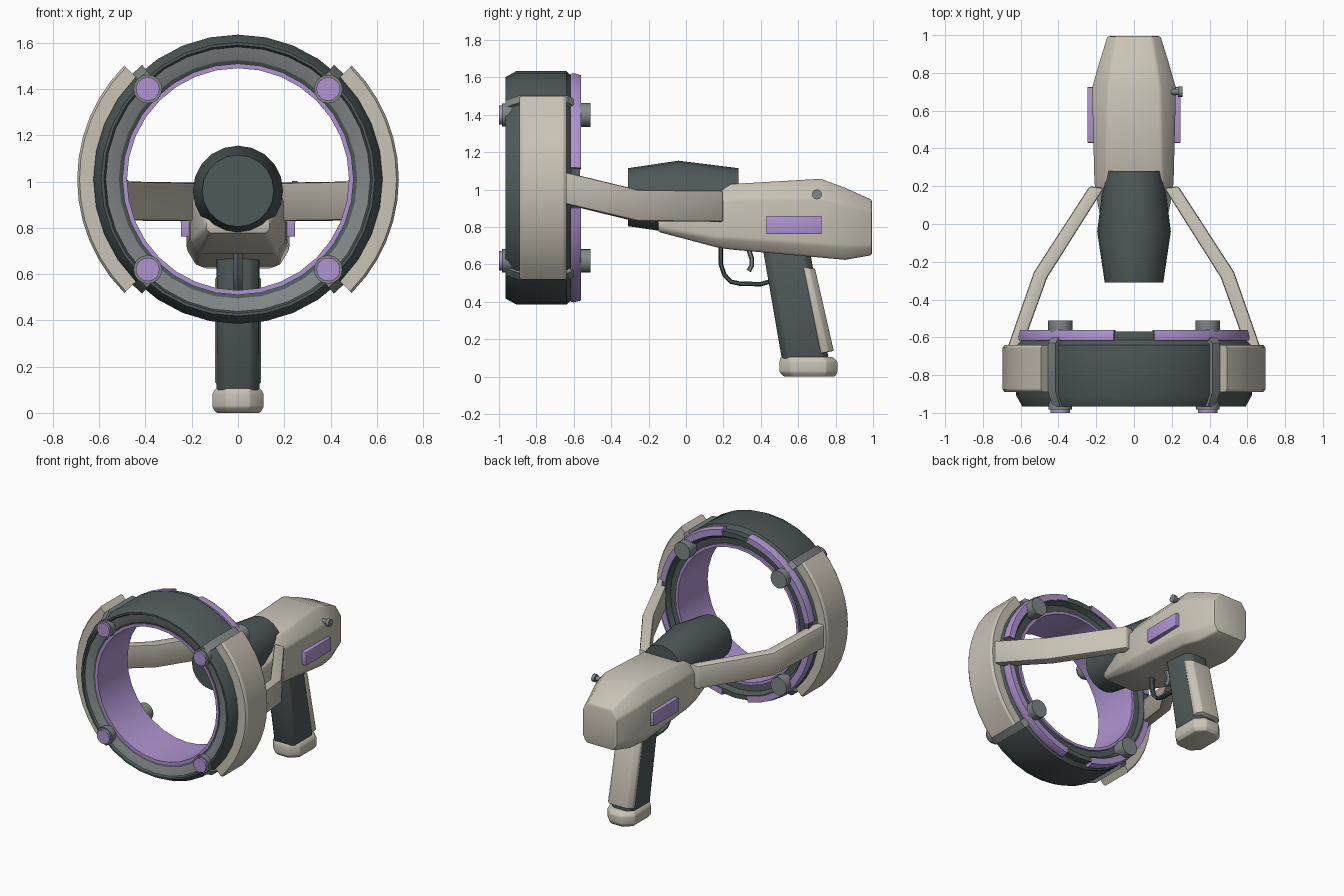
import bpy, bmesh, math
from mathutils import Vector

if "Cube" in bpy.data.objects:
    bpy.data.objects.remove(bpy.data.objects["Cube"])


def material(name, rgb):
    m = bpy.data.materials.new(name)
    m.diffuse_color = (*rgb, 1)
    m.use_nodes = True
    m.node_tree.nodes["Principled BSDF"].inputs["Base Color"].default_value = m.diffuse_color
    return m


BEIGE = material("warm beige", (0.59, 0.55, 0.47))
DARK = material("dark slate", (0.078, 0.100, 0.100))
GREY = material("mid grey", (0.22, 0.24, 0.24))
PURPLE = material("soft purple", (0.43, 0.30, 0.64))
RING_Z = 1.01


def finish(name, bm, mats, bevel=0.0, segments=2, angle=32):
    bmesh.ops.recalc_face_normals(bm, faces=bm.faces[:])
    me = bpy.data.meshes.new(name)
    bm.to_mesh(me)
    bm.free()
    for m in mats:
        me.materials.append(m)
    ob = bpy.data.objects.new(name, me)
    bpy.context.collection.objects.link(ob)
    bpy.ops.object.select_all(action='DESELECT')
    ob.select_set(True)
    bpy.context.view_layer.objects.active = ob
    if bevel:
        mod = ob.modifiers.new("bevel", 'BEVEL')
        mod.width = bevel
        mod.segments = segments
        mod.limit_method = 'ANGLE'
        mod.angle_limit = math.radians(25)
        bpy.ops.object.modifier_apply(modifier=mod.name)
    bpy.ops.object.shade_smooth_by_angle(angle=math.radians(angle))
    return ob


def loft(name, sections, mat, bevel=0.0, angle=32):
    """Skin a list of equal-length point rings and cap both ends."""
    bm = bmesh.new()
    rings = [[bm.verts.new(p) for p in s] for s in sections]
    n = len(rings[0])
    for a, b in zip(rings, rings[1:]):
        for i in range(n):
            j = (i + 1) % n
            bm.faces.new((a[i], a[j], b[j], b[i]))
    bm.faces.new(rings[0])
    bm.faces.new(rings[-1])
    return finish(name, bm, [mat], bevel, angle=angle)


def lathe(name, profile, mats, slots=None, start=0, sweep=360, n=32, x=0, z=RING_Z):
    """Turn a closed (radius, y) profile around a y-parallel axis."""
    bm = bmesh.new()
    full = sweep == 360
    rings = []
    for i in range(n if full else n + 1):
        a = math.radians(start + sweep * i / n)
        rings.append([bm.verts.new((x + r * math.cos(a), y, z + r * math.sin(a)))
                      for r, y in profile])
    k = len(profile)
    for i in range(n):
        a, b = rings[i], rings[(i + 1) % len(rings)]
        for j in range(k):
            f = bm.faces.new((a[j], a[(j + 1) % k], b[(j + 1) % k], b[j]))
            f.material_index = slots[j] if slots else 0
    if not full:
        bm.faces.new(rings[0])
        bm.faces.new(rings[-1])
    return finish(name, bm, mats)


def cylinders(name, stations, mat, x, z, n=16):
    """Stacked round sections, each (radius, y)."""
    return loft(name, [[(x + r * math.cos(2 * math.pi * i / n), y,
                         z + r * math.sin(2 * math.pi * i / n)) for i in range(n)]
                       for r, y in stations], mat)


def tube(name, path, ry, rx, mat):
    """Thin six-sided strip following a (y, z) path in the centre plane."""
    pts = [Vector(p) for p in path]
    secs = []
    for i, p in enumerate(pts):
        t = (pts[min(i + 1, len(pts) - 1)] - pts[max(i - 1, 0)]).normalized()
        nrm = Vector((-t.y, t.x))
        ring = []
        for k in range(6):
            a = math.pi * k / 3 + math.pi / 6
            q = p + nrm * ry * math.sin(a)
            ring.append((rx * math.cos(a), q.x, q.y))
        secs.append(ring)
    return loft(name, secs, mat)


def box(name, x0, x1, y0, y1, z0, z1, mat, bevel=0.0):
    return loft(name, [[(x0, y0, z), (x1, y0, z), (x1, y1, z), (x0, y1, z)]
                       for z in (z0, z1)], mat, bevel)


def oct_plan(hw, y0, y1, z, c, slope=0.0):
    """Chamfered rectangle in plan, optionally tilted along y."""
    pts = [(-hw + c, y0), (hw - c, y0), (hw, y0 + c), (hw, y1 - c),
           (hw - c, y1), (-hw + c, y1), (-hw, y1 - c), (-hw, y0 + c)]
    return [(x, y, z + slope * (y - y0)) for x, y in pts]


# Large ring: dark shell, grey front face, purple lining
lathe("ring_shell",
      [(0.497, -0.925), (0.515, -0.935), (0.572, -0.95), (0.58, -0.965), (0.592, -0.965),
       (0.625, -0.905), (0.625, -0.64), (0.600, -0.615), (0.600, -0.568),
       (0.565, -0.568), (0.545, -0.60), (0.497, -0.605)],
      [DARK, GREY], [0, 1] + [0] * 10)
lathe("ring_lining", [(0.48, -0.935), (0.50, -0.935), (0.50, -0.59), (0.48, -0.59)], [PURPLE])

# Purple rail segments on the back of the ring
for q in range(4):
    lathe("rear_rail", [(0.570, -0.618), (0.618, -0.618), (0.622, -0.60), (0.612, -0.562),
                        (0.570, -0.562)], [PURPLE], start=90 * q + 10, sweep=70, n=8)

# Side panels
for start in (-45, 135):
    lathe("side_panel", [(0.615, -0.89), (0.685, -0.89), (0.695, -0.875), (0.695, -0.655),
                         (0.685, -0.64), (0.615, -0.64)], [BEIGE], start=start, sweep=90, n=12)

# Four bolts with caps and clamp strips
for sx in (-1, 1):
    for sz in (-1, 1):
        x, z = 0.39 * sx, RING_Z + 0.39 * sz
        cylinders("front_bolt", [(0.045, -0.87), (0.062, -0.95), (0.062, -0.983)], GREY, x, z)
        cylinders("bolt_cap", [(0.051, -0.97), (0.051, -1.0)], PURPLE, x, z)
        cylinders("rear_bolt", [(0.045, -0.66), (0.064, -0.575), (0.064, -0.51)], GREY, x, z)
        mid = math.atan2(sz, sx) + math.radians(2.5) * sx * sz
        lathe("clamp_strip", [(0.56, -0.965), (0.61, -0.965), (0.645, -0.89), (0.645, -0.63),
                              (0.61, -0.59), (0.56, -0.59)], [GREY],
              start=math.degrees(mid) - 2.5, sweep=5, n=1)

# Bent arms joining ring and body
for s in (-1, 1):
    stations = [(0.595, 0.668, -0.66, -0.65, 0.925, 1.095),
                (0.46, 0.53, -0.285, -0.255, 0.832, 1.0),
                (0.16, 0.235, 0.19, 0.20, 0.828, 0.995)]
    loft("arm", [[(s * xi, yi, z0), (s * xo, yo, z0), (s * xo, yo, z1), (s * xi, yi, z1)]
                 for xi, xo, yi, yo, z0, z1 in stations], BEIGE, 0.012)


# Main body: chamfered sections along y
def body_section(y, wt, w, wb, z0, z1, ct, cb):
    right = [(wb, z0), (w, z0 + cb), (w, z1 - ct), (wt, z1)]
    return [(x, y, z) for x, z in right] + [(-x, y, z) for x, z in reversed(right)]


loft("body", [body_section(-0.15, 0.12, 0.14, 0.12, 0.775, 0.84, 0.02, 0.02),
              body_section(0.17, 0.15, 0.205, 0.165, 0.69, 1.00, 0.07, 0.05),
              body_section(0.24, 0.15, 0.21, 0.17, 0.68, 1.03, 0.08, 0.06),
              body_section(0.72, 0.14, 0.222, 0.18, 0.637, 1.058, 0.10, 0.07),
              body_section(0.85, 0.12, 0.185, 0.15, 0.625, 1.01, 0.09, 0.07),
              body_section(0.995, 0.095, 0.14, 0.11, 0.65, 0.945, 0.06, 0.05)],
     BEIGE, 0.012)

# Barrel
cylinders("barrel", [(0.155, -0.31), (0.195, -0.04), (0.155, 0.28)], DARK, 0, 0.96, n=20)

# Body side plates and knob
for s in (-1, 1):
    box("side_light", *sorted((s * 0.20, s * 0.247)), 0.43, 0.725, 0.762, 0.86, PURPLE, 0.004)
knob = [[(x, 0.70 + r * math.cos(math.pi * i / 6), 0.975 + r * math.sin(math.pi * i / 6))
         for i in range(12)]
        for x, r in ((0.15, 0.016), (0.232, 0.016), (0.233, 0.027), (0.257, 0.027))]
loft("knob", knob, GREY)

# Grip, back plate and base
loft("grip", [oct_plan(0.092, 0.515, 0.765, 0.08, 0.035),
              oct_plan(0.092, 0.41, 0.66, 0.69, 0.035)], DARK, 0.012)
loft("grip_back_plate", [oct_plan(0.099, 0.70, 0.79, 0.12, 0.03, 0.2),
                         oct_plan(0.099, 0.605, 0.69, 0.59, 0.03, -0.15)], BEIGE, 0.006)
loft("grip_base", [oct_plan(0.095, 0.525, 0.795, 0.0, 0.05),
                   oct_plan(0.111, 0.50, 0.81, 0.025, 0.06),
                   oct_plan(0.111, 0.50, 0.81, 0.08, 0.06),
                   oct_plan(0.098, 0.505, 0.785, 0.105, 0.05)], BEIGE, 0.006, angle=40)

# Trigger guard and trigger
tube("trigger_guard", [(0.185, 0.70), (0.187, 0.60), (0.205, 0.545), (0.24, 0.508), (0.29, 0.497),
                       (0.40, 0.495), (0.47, 0.515)], 0.012, 0.022, DARK)
tube("trigger", [(0.335, 0.68), (0.352, 0.63), (0.352, 0.595), (0.335, 0.565)], 0.013, 0.018, GREY)
